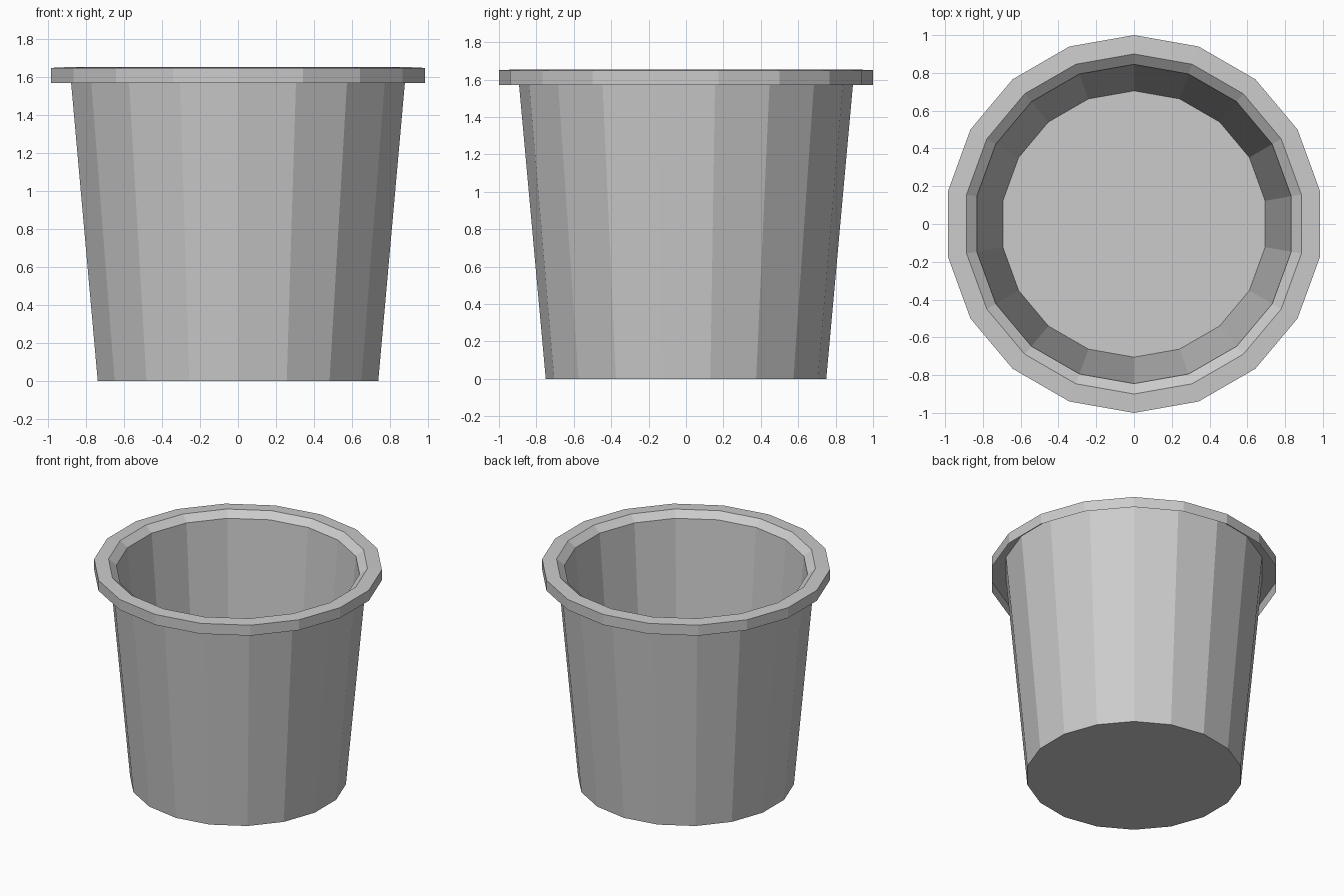
import bpy, bmesh
from math import sin, cos, tau

if "Cube" in bpy.data.objects:
    bpy.data.objects.remove(bpy.data.objects["Cube"])

SIDES = 18


def lathe(name, profile, cap=False):
    """Revolve (radius, z) points into a flat-faceted surface."""
    bm = bmesh.new()
    rings = []
    for r, z in profile:
        rings.append([bm.verts.new((r * sin(tau * i / SIDES), r * cos(tau * i / SIDES), z))
                      for i in range(SIDES)])
    for a, b in zip(rings, rings[1:]):
        for i in range(SIDES):
            j = (i + 1) % SIDES
            # angle runs clockwise seen from above, so this order faces outward
            bm.faces.new((a[j], a[i], b[i], b[j]))
    if cap:
        bm.faces.new(rings[0])
        bm.faces.new(rings[-1][::-1])
    mesh = bpy.data.meshes.new(name)
    bm.to_mesh(mesh)
    bm.free()
    obj = bpy.data.objects.new(name, mesh)
    bpy.context.collection.objects.link(obj)
    return obj


# Tapered pot: outer wall, bevelled mouth, inner wall and floor
lathe("pot_body", [(0.75, 0), (0.90, 1.655), (0.845, 1.61), (0.705, 0.01)], cap=True)

# Thin lip folded over the top, open underneath
lathe("pot_lip", [(1.0, 1.57), (1.0, 1.65), (0.90, 1.655)])
